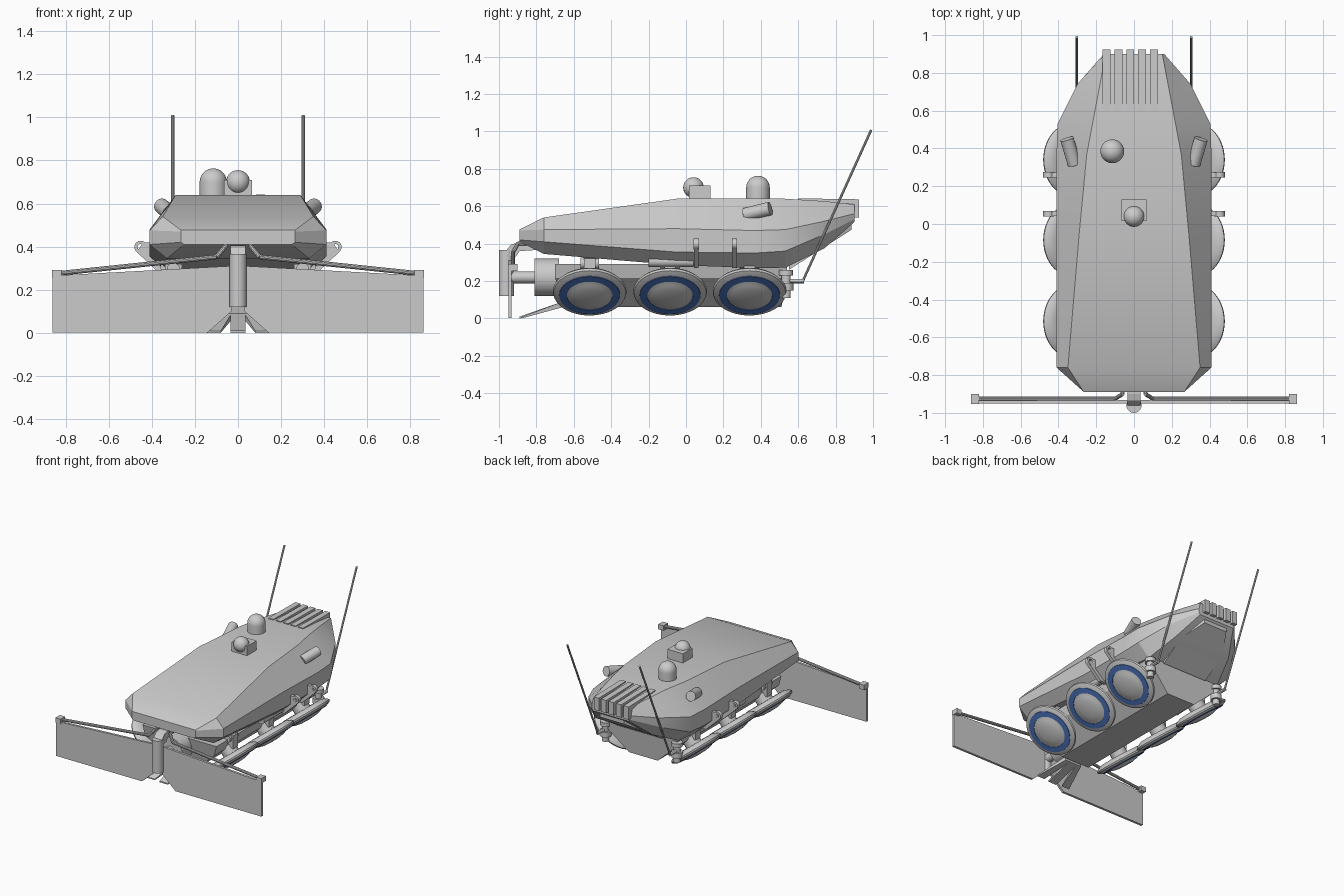
import bpy, bmesh, math
from mathutils import Vector, Matrix

if "Cube" in bpy.data.objects:
    bpy.data.objects.remove(bpy.data.objects["Cube"])

blue = bpy.data.materials.new("ring_blue")
blue.diffuse_color = (0.07, 0.17, 0.5, 1)
blue.use_nodes = True
blue.node_tree.nodes["Principled BSDF"].inputs["Base Color"].default_value = blue.diffuse_color


def finish(name, bm, smooth=None, mat=None):
    bmesh.ops.remove_doubles(bm, verts=bm.verts, dist=1e-5)
    bmesh.ops.recalc_face_normals(bm, faces=bm.faces)
    me = bpy.data.meshes.new(name)
    bm.to_mesh(me)
    bm.free()
    ob = bpy.data.objects.new(name, me)
    bpy.context.collection.objects.link(ob)
    if mat:
        me.materials.append(mat)
    if smooth:
        bpy.ops.object.select_all(action='DESELECT')
        ob.select_set(True)
        bpy.context.view_layer.objects.active = ob
        bpy.ops.object.shade_smooth_by_angle(angle=math.radians(smooth))
    return ob


def loft(name, rings, smooth=None):
    """Skin a list of equal closed rings and cap both ends."""
    bm = bmesh.new()
    vs = [[bm.verts.new(p) for p in r] for r in rings]
    n = len(rings[0])
    for a, b in zip(vs, vs[1:]):
        for i in range(n):
            j = (i + 1) % n
            bm.faces.new((a[i], a[j], b[j], b[i]))
    bm.faces.new(vs[0])
    bm.faces.new(vs[-1])
    return finish(name, bm, smooth)


def prism(name, pts, axis, lo, hi):
    """Extrude a 2D outline along x, y or z."""
    put = {'x': lambda p, d: (d, p[0], p[1]), 'y': lambda p, d: (p[0], d, p[1]),
           'z': lambda p, d: (p[0], p[1], d)}[axis]
    return loft(name, [[put(p, d) for p in pts] for d in (lo, hi)])


def box(name, x0, x1, y0, y1, z0, z1):
    return prism(name, [(x0, y0), (x1, y0), (x1, y1), (x0, y1)], 'z', z0, z1)


def lathe(name, prof, loc, axis=(0, 0, 1), seg=40, mat=None, closed=False):
    """Revolve (radius, height) points around an axis."""
    bm = bmesh.new()
    rows = [[bm.verts.new((r * math.cos(2 * math.pi * k / seg),
                           r * math.sin(2 * math.pi * k / seg), h)) for k in range(seg)]
            for r, h in prof]
    pairs = list(zip(rows, rows[1:])) + ([(rows[-1], rows[0])] if closed else [])
    for a, b in pairs:
        for k in range(seg):
            j = (k + 1) % seg
            bm.faces.new((a[k], a[j], b[j], b[k]))
    rot = Vector((0, 0, 1)).rotation_difference(Vector(axis)).to_matrix().to_4x4()
    bmesh.ops.transform(bm, matrix=Matrix.Translation(loc) @ rot, verts=bm.verts)
    return finish(name, bm, 30, mat)


def rod(name, a, b, r, seg=20):
    d = Vector(b) - Vector(a)
    L = d.length
    return lathe(name, [(0, 0), (r, 0), (r, L), (0, L)], a, d, seg)


# upper hull: y, then top edge, shoulder, side foot and keel edge as x, z
stations = [
    (-.89, .265, .476, .265, .47, .265, .42, .25, .41),
    (-.76, .35, .54, .41, .475, .41, .41, .33, .345),
    (-.05, .29, .64, .41, .48, .41, .355, .33, .285),
    (.37, .25, .64, .41, .47, .41, .35, .33, .27),
    (.53, .22, .64, .405, .475, .405, .36, .31, .27),
    (.74, .18, .627, .30, .52, .30, .45, .24, .375),
    (.9, .15, .61, .16, .56, .16, .53, .15, .515)]
rings = []
for y, *c in stations:
    half = [(c[i], y, c[i + 1]) for i in range(0, 8, 2)]
    rings.append(half + [(-x, yy, z) for x, yy, z in reversed(half)])
loft("hull", rings, 25)

# lower chassis with sides sloping behind the wheels
sec = lambda y, b: [(.31, y, .29), (.29, y, .215), (.12, y + b, .06),
                    (-.12, y + b, .06), (-.29, y, .215), (-.31, y, .29)]
loft("chassis", [sec(-.7, .06), sec(.54, -.03)])

# rear underside hatch
hatch = [(.19, .0), (.19, .22), (.1, .39), (-.1, .39), (-.19, .22), (-.19, 0)]
loft("rear_hatch", [[(x, .55 + t * .86, .285 + t * .55 - d) for x, t in hatch] for d in (-.03, .025)])

# rear cooling fins
for i in range(5):
    x = -.145 + i * .0625
    prism("cooling_fin", [(.6, .6), (.6, .642), (.925, .637), (.925, .54), (.88, .54)],
          'x', x - .021, x + .021)

# roof dome and camera ball on a block
arc = lambda r, a0, n=10: [(r * math.cos(a0 + (math.pi / 2 - a0) * k / n),
                            r * math.sin(a0 + (math.pi / 2 - a0) * k / n)) for k in range(n + 1)]
lathe("roof_dome", [(0, -.07), (.063, -.07)] + arc(.063, 0), (-.115, .385, .7))
box("camera_block", -.065, .065, .015, .13, .61, .71)
lathe("camera_ball", arc(.055, -math.pi / 2, 18), (0, .04, .7))

# wheel dish profiles, axis pointing out and down
dish = [(0, -.03), (.15, -.03), (.185, -.014), (.197, 0), (.193, .012), (.165, .025),
        (.122, .028), (.1, .038), (.06, .047), (0, .05)]
ring = [(.12, .02), (.122, .031), (.162, .028), (.165, .018)]

for s in (-1, 1):
    # wheels with hubs and links
    n = Vector((s * .62, 0, -.785)).normalized()
    for y in (-.515, -.085, .34):
        c = Vector((s * .322, y, .145))
        lathe("wheel", dish, c, n, 48)
        lathe("wheel_ring", ring, c, n, 48, blue, True)
        rod("wheel_axle", c - n * .09, c, .06)
        box("wheel_link", *sorted((s * .26, s * .34)), y - .03, y + .03, .22, .32)
        rod("link_pivot", (s * .3, y - .05, .295), (s * .3, y + .05, .295), .03)

    # side lugs with eyelets, and side tank
    for y in (.055, .26):
        prism("side_lug", [(s * .30, .27), (s * .36, .27), (s * .47, .375), (s * .44, .42),
                           (s * .40, .42), (s * .30, .34)], 'y', y - .013, y + .013)
        lathe("lug_eyelet", [(.014, -.014), (.029, -.014), (.029, .014), (.014, .014)],
              (s * .452, y, .398), (0, 1, 0), 20, None, True)
    rod("side_tank", (s * .33, -.2, .305), (s * .33, .04, .305), .03)

    # angled shoulder lamps
    rod("shoulder_lamp", (s * .315, .315, .555), (s * .355, .45, .588), .036, 28)

    # whip aerials and their mounts
    rod("aerial", (s * .303, .62, .19), (s * .303, .99, 1.008), .007, 10)
    lathe("aerial_mount", [(0, -.09), (.025, -.09), (.025, -.05), (.04, -.05), (.04, -.01),
                           (.025, -.01), (.025, .03), (.038, .03), (.038, .06), (0, .06)],
          (s * .3, .535, .2), (0, 0, 1), 20)
    rod("aerial_base", (s * .303, .53, .2), (s * .303, .63, .2), .012, 12)

    # plough blade half with its stay and end bracket
    outline = [(s * .03, .1), (s * .14, .002), (s * .862, .002), (s * .862, .265), (s * .03, .31)]
    prism("plough_blade", outline, 'y', -.95, -.932)
    box("blade_bracket", *sorted((s * .82, s * .863)), -.953, -.9, .255, .292)
    rod("blade_stay", (s * .84, -.925, .275), (s * .1, -.925, .352), .011, 10)
    rod("stay_link", (s * .1, -.925, .352), (s * .06, -.9, .4), .011, 10)
    rod("stay_anchor", (s * .06, -.9, .4), (s * .06, -.8, .4), .011, 10)

    # splayed ground tines
    loft("side_tine", [[(s * .08, -.88, 0), (s * .145, -.88, 0), (s * .145, -.88, .008), (s * .08, -.88, .008)],
                       [(s * .03, -.66, .06), (s * .07, -.66, .06), (s * .07, -.66, .09), (s * .03, -.66, .09)]])

# centre tine
loft("centre_tine", [[(-.035, -.89, 0), (.035, -.89, 0), (.035, -.89, .01), (-.035, -.89, .01)],
                     [(-.035, -.66, .06), (.035, -.66, .06), (.035, -.66, .09), (-.035, -.66, .09)]])

# plough post, arm and drive
rod("plough_post", (0, -.96, .12), (0, -.96, .365), .04, 28)
prism("plough_arm", [(-.96, .33), (-.96, .365), (-.935, .395), (-.9, .405), (-.74, .405),
                     (-.74, .37), (-.89, .36), (-.91, .33)], 'x', -.035, .035)
rod("drive_shaft", (0, -.95, .22), (0, -.8, .22), .032)
rod("drive_housing", (0, -.81, .22), (0, -.68, .22), .1, 32)
